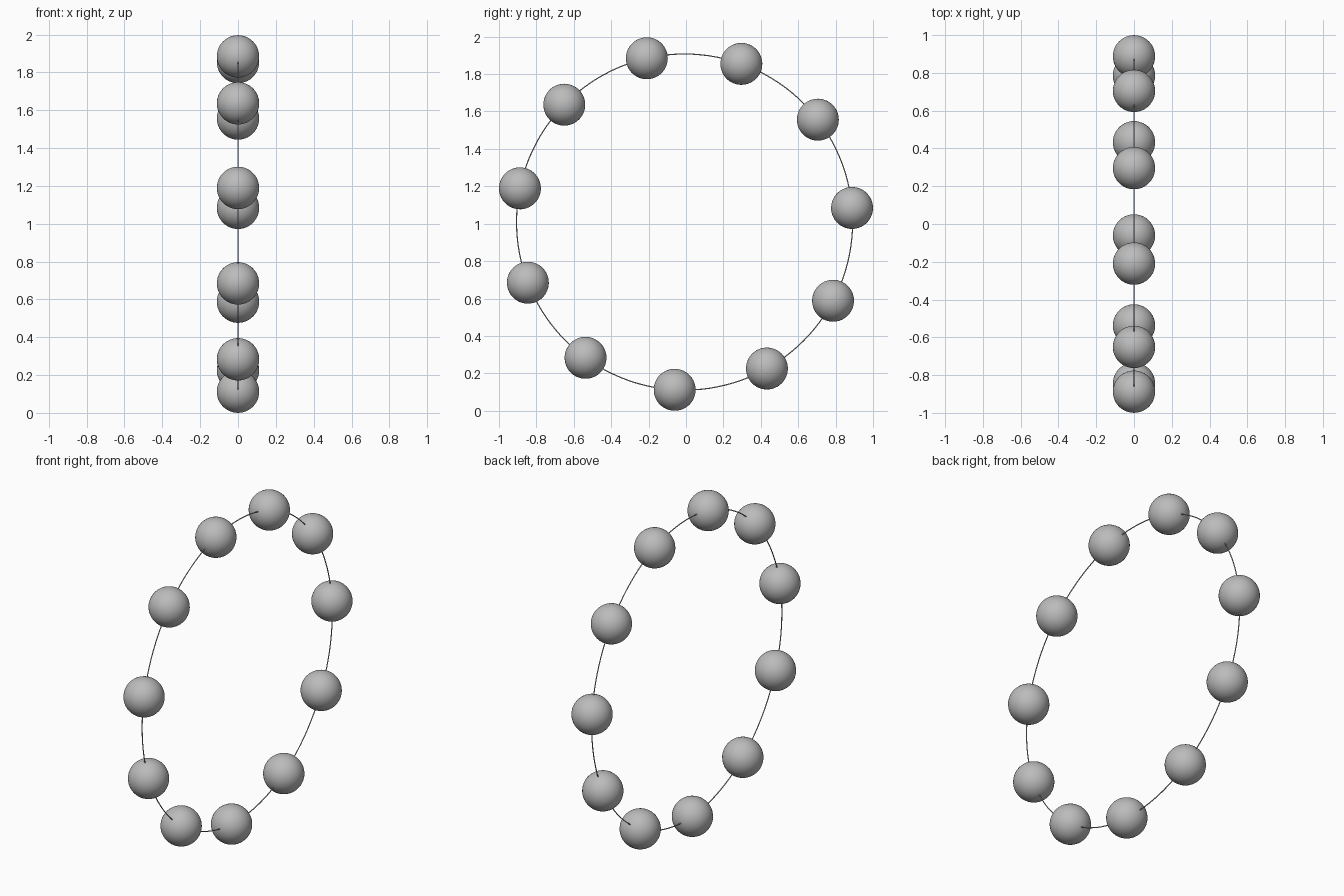
import bpy
from math import sin, cos, tau, radians

default = bpy.data.objects.get("Cube")
if default:
    bpy.data.objects.remove(default, do_unlink=True)

COUNT = 11
RING_R, BEAD_R, CORD_R = 0.8985, 0.112, 0.003
CY, CZ = -0.0076, 1.009
START = radians(4.8)


def make_material(name, rgba):
    mat = bpy.data.materials.new(name)
    mat.use_nodes = True
    mat.diffuse_color = rgba
    mat.node_tree.nodes["Principled BSDF"].inputs["Base Color"].default_value = rgba
    return mat


grey = make_material("plain_grey", (0.5, 0.5, 0.5, 1))


def finish(name):
    obj = bpy.context.object
    obj.name = name
    obj.data.materials.append(grey)
    bpy.ops.object.shade_smooth()


# Thin cord standing upright in the YZ plane
bpy.ops.mesh.primitive_torus_add(
    major_radius=RING_R, minor_radius=CORD_R, major_segments=128, minor_segments=8,
    location=(0, CY, CZ), rotation=(0, tau / 4, 0))
finish("cord_ring")

# Evenly spaced beads threaded on the cord
for i in range(COUNT):
    a = START + i * tau / COUNT
    bpy.ops.mesh.primitive_uv_sphere_add(
        segments=48, ring_count=24, radius=BEAD_R,
        location=(0, CY + RING_R * cos(a), CZ + RING_R * sin(a)),
        rotation=(a, 0, 0))
    finish(f"bead_{i + 1}")
